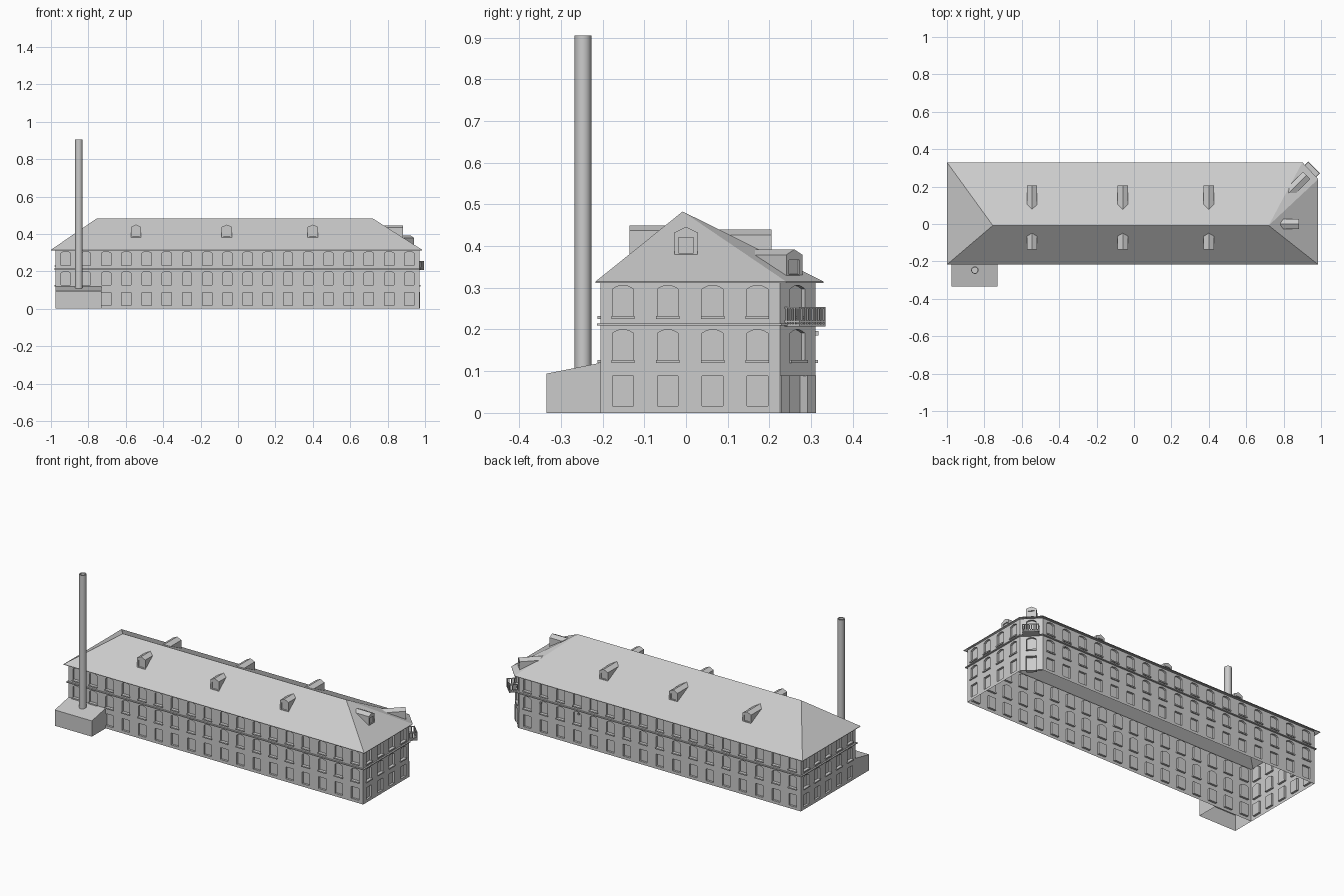
import bpy, bmesh, math
from mathutils import Vector

if "Cube" in bpy.data.objects:
    bpy.data.objects.remove(bpy.data.objects["Cube"])

PLAN = [(-.975, -.205), (.97, -.205), (.97, .225), (.885, .31), (-.975, .31)]


class Frame:
    """Wall-local axes: s along the wall, z up, d outward."""
    def __init__(self, p, u):
        self.p, self.u = Vector(p), Vector(u).normalized()
        self.n = Vector((self.u.y, -self.u.x))

    def at(self, s, z, d=0):
        q = self.p + self.u * s + self.n * d
        return (q.x, q.y, z)


def face(bm, pts):
    bm.faces.new([bm.verts.new(p) for p in pts])


def box(bm, f, s, z, d):
    v = [bm.verts.new(f.at(a, c, b)) for c in z for b in (d[1], d[0]) for a in s]
    for i in ((0, 2, 3, 1), (4, 5, 7, 6), (0, 1, 5, 4), (1, 3, 7, 5), (3, 2, 6, 7), (2, 0, 4, 6)):
        bm.faces.new([v[k] for k in i])


def cell(bm, f, s0, s1, z0, z1, w, zb, zt, rise=0, depth=.012):
    """Wall panel with one recessed, optionally arched, opening."""
    c = (s0 + s1) / 2
    top = [(c - w / 2, zt)]
    if rise:
        top += [(c + w / 2 * t, zt + rise * (1 - t * t)) for t in (-.6, -.2, .2, .6)]
    top.append((c + w / 2, zt))
    bl, br = (c - w / 2, zb), (c + w / 2, zb)
    loop = [bl, br] + top[::-1]
    quads = [[(s0, z0), bl, top[0], (s0, z1)], [br, (s1, z0), (s1, z1), top[-1]],
             [(s0, z1)] + top + [(s1, z1)]]
    if zb > z0:
        quads.append([(s0, z0), (s1, z0), br, bl])
    for q in quads:
        face(bm, [f.at(*p) for p in q])
    for a, b in zip(loop, loop[1:] + loop[:1]):
        face(bm, [f.at(*a), f.at(*b), f.at(*b, -depth), f.at(*a, -depth)])
    face(bm, [f.at(*p, -depth) for p in loop])


def finish(bm, name):
    bmesh.ops.remove_doubles(bm, verts=bm.verts, dist=1e-5)
    me = bpy.data.meshes.new(name)
    bm.to_mesh(me)
    bm.free()
    ob = bpy.data.objects.new(name, me)
    bpy.context.collection.objects.link(ob)
    return ob


# Walls with three window rows, and the sills under the upper two
walls, sills = bmesh.new(), bmesh.new()
for i, n in enumerate((18, 4, 1, 17, 5)):
    a, b = Vector(PLAN[i]), Vector(PLAN[(i + 1) % 5])
    f, length = Frame(a, b - a), (b - a).length
    for k in range(n):
        s0, s1 = length * k / n, length * (k + 1) / n
        c = (s0 + s1) / 2
        if i == 2:
            cell(walls, f, s0, s1, 0, .105, .056, 0, .088, 0, .02)
        else:
            cell(walls, f, s0, s1, 0, .105, .05, .017, .088)
        cell(walls, f, s0, s1, .105, .212, .05, .126, .191, .009)
        cell(walls, f, s0, s1, .212, .315, .05, .231, .297, .009)
        for z in (.12, .225):
            box(sills, f, (c - .028, c + .028), (z, z + .007), (-.012, .007))
finish(walls, "walls")
finish(sills, "window_sills")

# Ledge strip around the outside at the upper floor
bm = bmesh.new()
e = .009
inner = [Vector(p) for p in PLAN]
outer = [Vector(p) for p in ((-.975 - e, -.205 - e), (.97 + e, -.205 - e), (.97 + e, .225 + e / 2),
                             (.885 + e / 2, .31 + e), (-.975 - e, .31 + e))]
for i in range(5):
    j = (i + 1) % 5
    for (p, zp), (q, zq) in ((( inner, .209), (outer, .209)), ((outer, .209), (outer, .214)), ((outer, .214), (inner, .214))):
        face(bm, [(*p[i], zp), (*p[j], zp), (*q[j], zq), (*q[i], zq)])
finish(bm, "floor_ledge")

# Hipped roof with a cut corner, hollow and open below
bm = bmesh.new()
eave = [(-1, -.217), (.985, -.217), (.985, .24), (.9, .33), (-1, .33)]
lo = [bm.verts.new((x, y, .312)) for x, y in eave]
hi = [bm.verts.new((x, y, .315)) for x, y in eave]
r0, r1 = bm.verts.new((-.755, -.008, .483)), bm.verts.new((.72, -.008, .483))
for i in range(5):
    j = (i + 1) % 5
    bm.faces.new((lo[i], lo[j], hi[j], hi[i]))
for q in ((hi[0], hi[1], r1, r0), (hi[1], hi[2], r1), (hi[2], hi[3], r1), (hi[3], hi[4], r0, r1), (hi[4], hi[0], r0)):
    bm.faces.new(q)
finish(bm, "hipped_roof")


# Gabled dormers running back into the roof
def dormer(bm, x, y, n, zb, zt, run):
    f = Frame((x, y), (-n[1], n[0]))
    h, ze = .0275, zt - .013
    cell(bm, f, -h, h, zb, ze, .036, zb + .006, ze - .012, 0, .006)
    face(bm, [f.at(-h, ze), f.at(h, ze), f.at(0, zt)])
    # Underside is left out: it lies inside the roof
    prof = [(h, zb), (h, ze), (0, zt), (-h, ze), (-h, zb)]
    for p, q in zip(prof, prof[1:]):
        back = [run if z > zb else .003 for z in (p[1], q[1])]
        face(bm, [f.at(*q), f.at(*p), f.at(*p, -back[0]), f.at(*q, -back[1])])


bm = bmesh.new()
for x in (-.545, -.06, .4):
    dormer(bm, x, -.135, (0, -1), .378, .45, .09)
    dormer(bm, x, .205, (0, 1), .376, .44, .128)
dormer(bm, .883, 0, (1, 0), .378, .446, .1)
dormer(bm, .922, .26, (1, 1), .326, .392, .145)
finish(bm, "roof_dormers")

# Corner balcony with railing, and the doorway jambs below
corner = Frame((.9275, .2675), (-1, 1))
bm = bmesh.new()
hw, dp, t = .044, .051, .002
box(bm, corner, (-hw, hw), (.207, .213), (0, dp))
for z in (.217, .25):
    box(bm, corner, (-hw, hw), (z, z + .004), (dp - .004, dp))
    for s in (-hw, hw - .004):
        box(bm, corner, (s, s + .004), (z, z + .004), (0, dp - .004))
for k in range(10):
    s = -hw + t + (2 * hw - 2 * t) * k / 9
    box(bm, corner, (s - t, s + t), (.213, .252), (dp - .004, dp))
for k in range(5):
    for s in (-hw + t, hw - t):
        d = .004 + .009 * k
        box(bm, corner, (s - t, s + t), (.213, .252), (d, d + .004))
finish(bm, "balcony")
bm = bmesh.new()
for s in (-.059, .029):
    box(bm, corner, (s, s + .03), (0, .09), (-.004, .004))
finish(bm, "door_jambs")

# Small lamps on the back wall
bm = bmesh.new()
back = Frame((0, .31), (-1, 0))
for x in (.74, .49):
    box(bm, back, (-x - .005, -x + .005), (.186, .196), (0, .008))
finish(bm, "wall_lamps")

# Lean-to boiler house: side profile swept along x, open below
bm = bmesh.new()
prof = [(-.205, 0), (-.205, .12), (-.335, .094), (-.335, 0)]
x0, x1 = -.975, -.73
for a, b in zip(prof[1:], prof[2:]):
    face(bm, [(x0, *a), (x0, *b), (x1, *b), (x1, *a)])
face(bm, [(x0, *p) for p in prof])
face(bm, [(x1, *p) for p in prof[::-1]])
finish(bm, "boiler_house")

# Tall chimney with a hollow top
bm = bmesh.new()
N = 16
rings = [[(-.851 + r * math.cos(2 * math.pi * k / N), -.247 + r * math.sin(2 * math.pi * k / N), z) for k in range(N)]
         for r, z in ((.02, .1), (.02, .905), (.015, .905), (.015, .86))]
for a, b in zip(rings, rings[1:]):
    for k in range(N):
        j = (k + 1) % N
        face(bm, [a[k], a[j], b[j], b[k]])
face(bm, rings[-1])
chimney = finish(bm, "chimney")
bpy.context.view_layer.objects.active = chimney
chimney.select_set(True)
bpy.ops.object.shade_smooth_by_angle(angle=math.radians(40))
